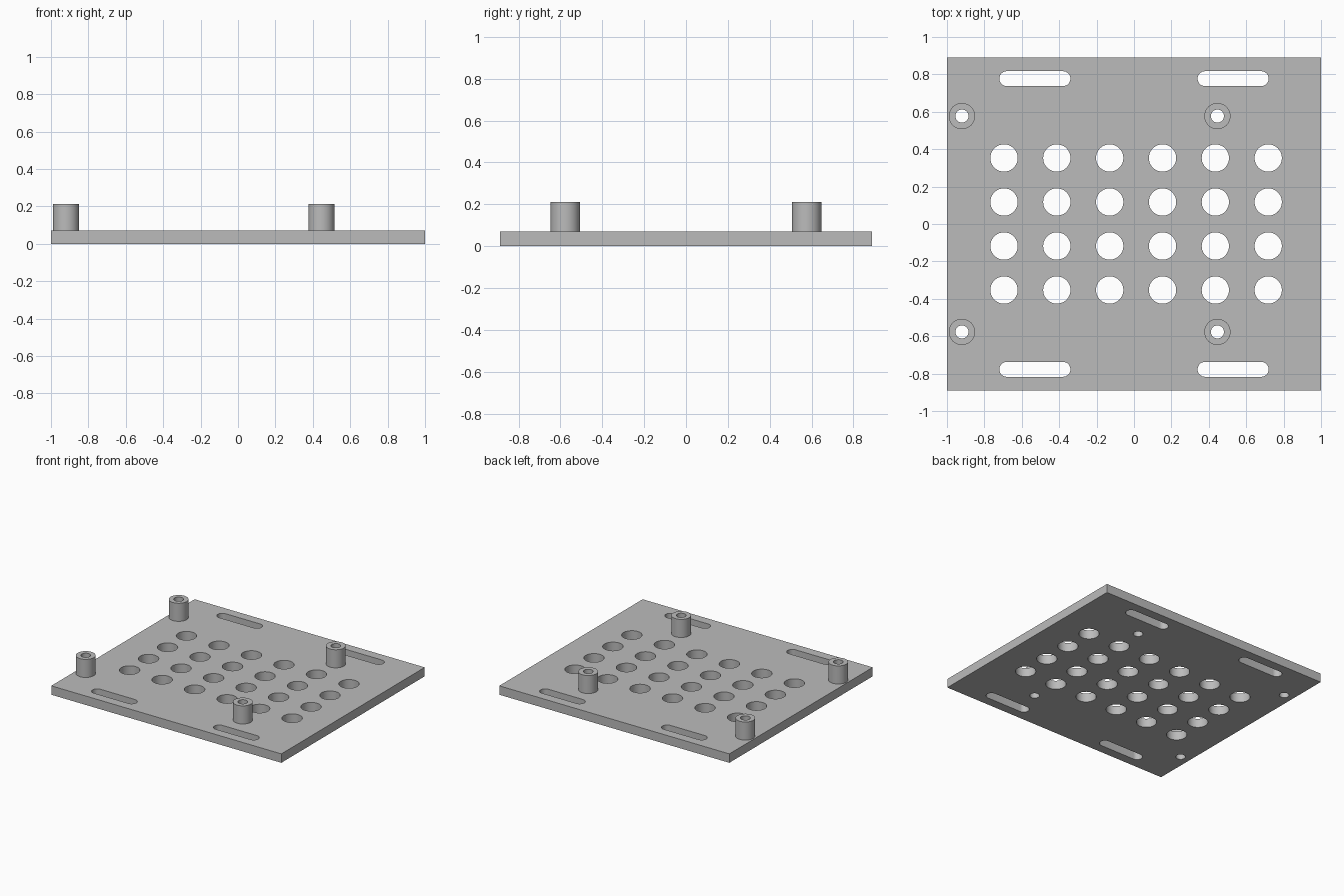
import bpy
import bmesh
from math import cos, sin, pi, radians

if "Cube" in bpy.data.objects:
    bpy.data.objects.remove(bpy.data.objects["Cube"], do_unlink=True)

GREY = (0.5, 0.5, 0.5, 1.0)
grey = bpy.data.materials.new("plain grey")
grey.use_nodes = True
grey.diffuse_color = GREY
grey.node_tree.nodes["Principled BSDF"].inputs["Base Color"].default_value = GREY

PLATE_X, PLATE_Y, PLATE_TOP = 1.0, 0.89, 0.07
POST_TOP, POST_R, BORE_R = 0.212, 0.07, 0.035
HOLE_R = 0.073
SLOT_R, SLOT_HALF = 0.04, 0.19


def circle(cx, cy, r, n=48):
    return [(cx + r * cos(2 * pi * i / n), cy + r * sin(2 * pi * i / n)) for i in range(n)]


def slot(cx, cy, half, r, n=16):
    """Outline with two round ends, lying along x."""
    points = []
    for side in (1, -1):
        for i in range(n + 1):
            a = -pi / 2 + pi * i / n
            points.append((cx + side * (half - r + r * cos(a)), cy + side * r * sin(a)))
    return points


def solid(name, loops, bottom, top):
    """Fill an outer outline around its inner outlines and thicken it downwards."""
    bm = bmesh.new()
    edges = []
    for loop in loops:
        verts = [bm.verts.new((x, y, top)) for x, y in loop]
        edges += [bm.edges.new((v, verts[i - 1])) for i, v in enumerate(verts)]
    bmesh.ops.triangle_fill(bm, edges=edges, use_beauty=True, normal=(0, 0, 1))
    bm.normal_update()
    bmesh.ops.reverse_faces(bm, faces=[f for f in bm.faces if f.normal.z < 0])
    mesh = bpy.data.meshes.new(name)
    bm.to_mesh(mesh)
    bm.free()
    mesh.materials.append(grey)
    obj = bpy.data.objects.new(name, mesh)
    bpy.context.collection.objects.link(obj)

    bpy.ops.object.select_all(action="DESELECT")
    obj.select_set(True)
    bpy.context.view_layer.objects.active = obj
    thick = obj.modifiers.new("thickness", "SOLIDIFY")
    thick.thickness = top - bottom
    thick.offset = -1
    bpy.ops.object.modifier_apply(modifier=thick.name)
    bpy.ops.object.shade_smooth_by_angle(angle=radians(30))
    return obj


posts = {
    "front_right_post": (-0.92, -0.577),
    "front_left_post": (0.446, -0.577),
    "back_right_post": (-0.92, 0.577),
    "back_left_post": (0.446, 0.577),
}

# Base plate with vent holes, mounting slots and post bores
outline = [(-PLATE_X, -PLATE_Y), (PLATE_X, -PLATE_Y), (PLATE_X, PLATE_Y), (-PLATE_X, PLATE_Y)]
holes = [circle(-0.695 + 0.2825 * col, -0.353 + 0.2353 * row, HOLE_R)
         for col in range(6) for row in range(4)]
slots = [slot(sx * 0.53, sy * 0.777, SLOT_HALF, SLOT_R) for sx in (-1, 1) for sy in (-1, 1)]
bores = [circle(x, y, BORE_R) for x, y in posts.values()]
solid("base_plate", [outline] + holes + slots + bores, 0, PLATE_TOP)

# Hollow standoff posts
for name, (x, y) in posts.items():
    solid(name, [circle(x, y, POST_R), circle(x, y, BORE_R)], PLATE_TOP, POST_TOP)
